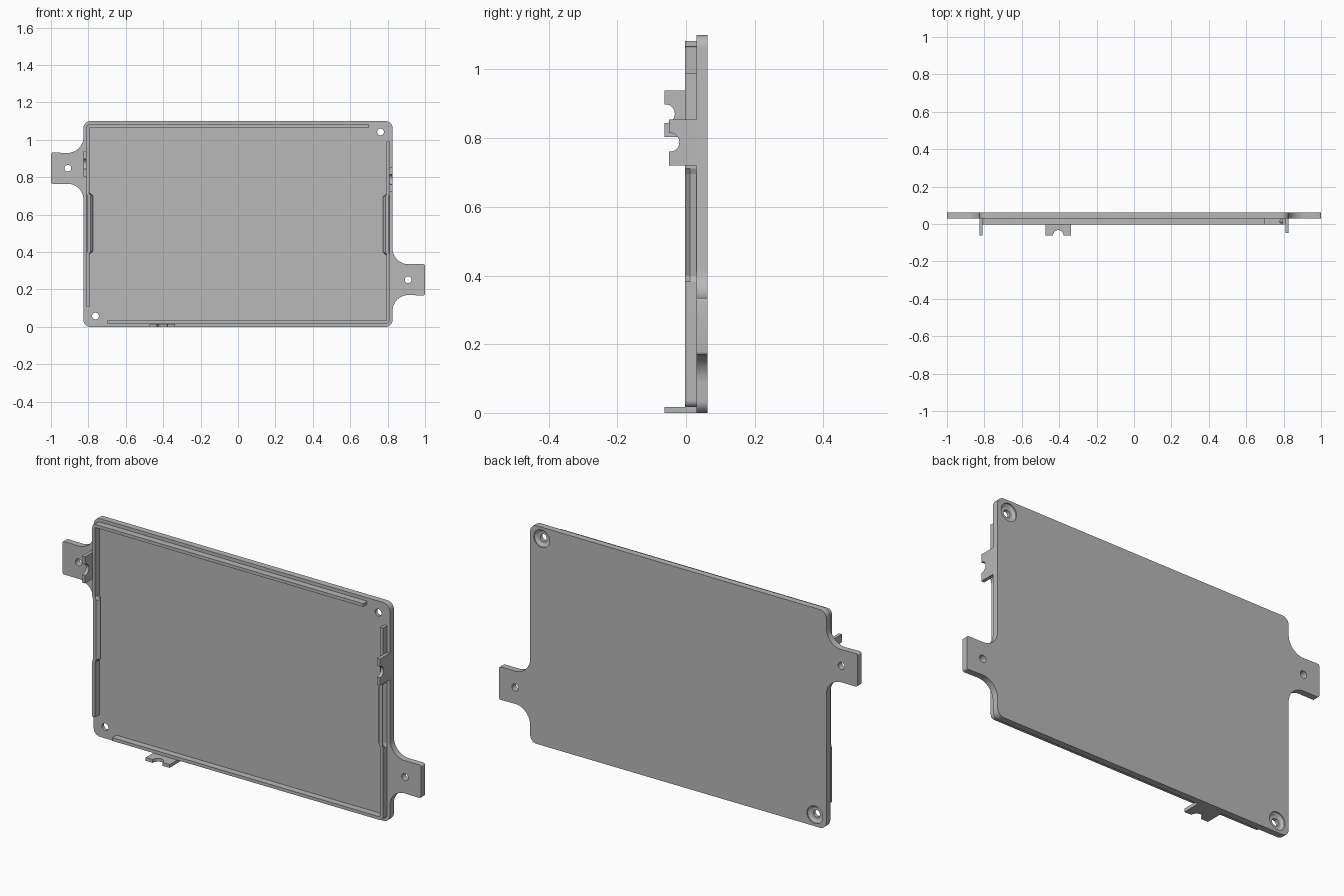
import bpy, bmesh
from math import sin, cos, radians, pi
from mathutils import Vector

if "Cube" in bpy.data.objects:
    bpy.data.objects.remove(bpy.data.objects["Cube"], do_unlink=True)

grey = bpy.data.materials.new("light grey")
grey.use_nodes = True
grey.diffuse_color = (0.48, 0.48, 0.48, 1)
grey.node_tree.nodes["Principled BSDF"].inputs["Base Color"].default_value = grey.diffuse_color

HEIGHT, HALF_W = 1.1, 0.826
PLATE_FRONT, PLATE_BACK = 0.03, 0.062
LIP_FRONT, LIP_MID = -0.003, 0.012


def arc(cx, cz, r, start, end, steps=8):
    angles = [radians(start + (end - start) * i / steps) for i in range(steps + 1)]
    return [(cx + r * cos(a), cz + r * sin(a)) for a in angles]


def turn(x, z):
    """Half turn about the middle of the plate."""
    return -x, HEIGHT - z


def loft(name, rings):
    """Skin equal rings of points into a closed solid."""
    bm = bmesh.new()
    rows = [[bm.verts.new(p) for p in ring] for ring in rings]
    n = len(rows[0])
    for a, b in zip(rows, rows[1:]):
        for i in range(n):
            j = (i + 1) % n
            bm.faces.new((a[i], a[j], b[j], b[i]))
    bm.faces.new(rows[0])
    bm.faces.new(rows[-1][::-1])
    bmesh.ops.recalc_face_normals(bm, faces=bm.faces)
    mesh = bpy.data.meshes.new(name)
    bm.to_mesh(mesh)
    bm.free()
    mesh.materials.append(grey)
    ob = bpy.data.objects.new(name, mesh)
    bpy.context.collection.objects.link(ob)
    return ob


def smooth(ob):
    bpy.ops.object.select_all(action='DESELECT')
    ob.select_set(True)
    bpy.context.view_layer.objects.active = ob
    bpy.ops.object.shade_smooth_by_angle(angle=radians(25))


def circle_ring(x, z, r, y):
    return [(px, y, pz) for px, pz in arc(x, z, r, 0, 360, 32)[:-1]]


# Plate with two ears: half the outline, then its half turn
half = (arc(0.79, 0.036, 0.036, -90, 0)
        + arc(0.911, 0.085, 0.085, 180, 90, 12)
        + arc(0.99, 0.178, 0.01, -90, 0, 4)
        + arc(0.99, 0.325, 0.01, 0, 90, 4)
        + arc(0.911, 0.42, 0.085, 270, 180, 12)
        + arc(0.79, 1.064, 0.036, 0, 90))
half = [(min(x, 1.0), z) for x, z in half]
outline = half + [turn(x, z) for x, z in half]
plate = loft("plate", [[(x, y, z) for x, z in outline] for y in (PLATE_FRONT, PLATE_BACK)])

# Ear holes, and corner screw holes with a recess at the back
cutters = []
for flip in (False, True):
    ear = turn(0.91, 0.252) if flip else (0.91, 0.252)
    corner = turn(0.762, 1.042) if flip else (0.762, 1.042)
    cutters.append(loft("ear_hole_cutter", [circle_ring(*ear, 0.018, y) for y in (0, 0.1)]))
    profile = [(0.018, 0), (0.018, 0.047), (0.03, 0.047), (0.044, 0.056), (0.044, 0.08)]
    cutters.append(loft("screw_hole_cutter", [circle_ring(*corner, r, y) for r, y in profile]))
bpy.context.view_layer.objects.active = plate
for cutter in cutters:
    cutter.hide_render = True
    mod = plate.modifiers.new("hole", 'BOOLEAN')
    mod.object = cutter
    mod.operation = 'DIFFERENCE'
    mod.solver = 'EXACT'
    bpy.ops.object.modifier_apply(modifier=mod.name)
    bpy.data.objects.remove(cutter, do_unlink=True)
smooth(plate)

# Lip cross-sections as (distance inward, y): plain, and bent into a snap ridge
PLAIN = [(0, PLATE_FRONT + 0.002), (0, LIP_MID), (0, LIP_FRONT),
         (0.016, LIP_FRONT), (0.016, LIP_MID), (0.016, PLATE_FRONT + 0.002)]
SNAP = [(0, PLATE_FRONT + 0.002), (0.016, LIP_MID), (0.004, LIP_FRONT),
        (0.022, LIP_FRONT), (0.036, LIP_MID), (0.022, PLATE_FRONT + 0.002)]

# Path of one L-shaped lip: up the side, round the corner, along the edge
EDGE_X, EDGE_Z, R = -0.811, 1.083, 0.02
side = [(0.11, PLAIN), (0.388, PLAIN), (0.404, SNAP), (0.702, SNAP), (0.718, PLAIN)]
path = [(EDGE_X, z, 1, 0, section) for z, section in side]
for i in range(7):
    a = pi - i * pi / 12
    path.append((EDGE_X + R + R * cos(a), EDGE_Z - R + R * sin(a), -cos(a), -sin(a), PLAIN))
path.append((0.70, EDGE_Z, 0, -1, PLAIN))

for name, flip in (("right_top_lip", False), ("left_bottom_lip", True)):
    rings = []
    for x, z, nx, nz, section in path:
        ring = [(x + u * nx, z + u * nz, y) for u, y in section]
        ring = [(*(turn(px, pz) if flip else (px, pz)), y) for px, pz, y in ring]
        rings.append([(px, y, pz) for px, pz, y in ring])
    smooth(loft(name, rings))


# Notched clip tabs
def tab(name, centre, front, place):
    w, r = 0.067, 0.0275
    notch = arc(centre, front + 0.002, r, 180, 0, 16)
    shape = ([(centre - w, PLATE_FRONT + 0.002), (centre - w, front), (centre - r, front)]
             + notch
             + [(centre + r, front), (centre + w, front), (centre + w, PLATE_FRONT + 0.002)])
    smooth(loft(name, [[place(a, y, t) for a, y in shape] for t in (0, 0.0165)]))


tab("left_tab", 0.788, -0.049, lambda a, y, t: (HALF_W - t, y, a))
tab("right_tab", 0.871, -0.062, lambda a, y, t: (t - HALF_W, y, a))
tab("bottom_tab", -0.405, -0.062, lambda a, y, t: (a, y, t))
